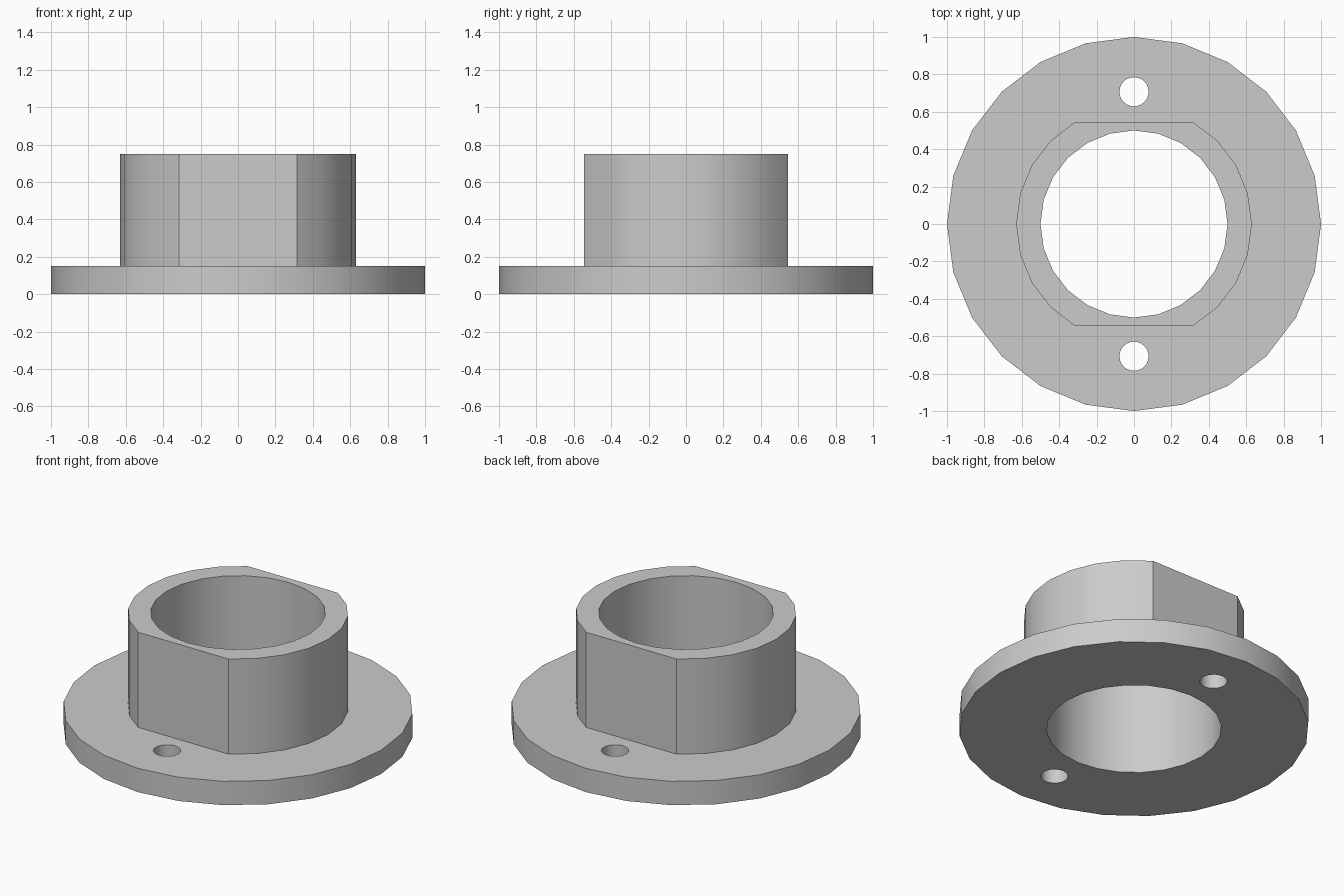
import bpy
import bmesh
from math import cos, sin, pi, radians

cube = bpy.data.objects.get("Cube")
if cube:
    bpy.data.objects.remove(cube)

SIDES = 24
FLANGE_R, COLLAR_R, BORE_R, BOLT_R = 1.0, 0.63, 0.5, 0.078
FLANGE_TOP, COLLAR_TOP = 0.15, 0.75
BOLT_Y = 0.707
FLAT_Y = COLLAR_R * sin(pi / 3)

bm = bmesh.new()


def circle(radius, y=0.0, flat=None):
    """Outline of a round section, optionally cut by two flats."""
    points = []
    for i in range(SIDES):
        a = 2 * pi * i / SIDES
        px, py = radius * cos(a), radius * sin(a)
        if flat is None or abs(py) <= flat + 1e-4:
            points.append((px, py + y))
    return points


def loop(points, z):
    """Closed ring of edges at one height."""
    verts = [bm.verts.new((x, y, z)) for x, y in points]
    return [bm.edges.new((v, verts[(i + 1) % len(verts)])) for i, v in enumerate(verts)]


def wall(points, z0, z1):
    """Upright wall between two heights; returns its bottom and top rings."""
    bottom, top = loop(points, z0), loop(points, z1)
    for e0, e1 in zip(bottom, top):
        a, b = e0.verts
        c, d = e1.verts
        bm.faces.new((a, b, d, c))
    return bottom, top


def cap(*loops):
    """Flat face filling the area between nested rings."""
    bmesh.ops.triangle_fill(bm, edges=[e for ring in loops for e in ring], use_beauty=True)


# Walls of the flange, flatted collar, bore and bolt holes
rim_low, rim_high = wall(circle(FLANGE_R), 0, FLANGE_TOP)
collar_low, collar_high = wall(circle(COLLAR_R, flat=FLAT_Y), FLANGE_TOP, COLLAR_TOP)
bore_low, bore_high = wall(circle(BORE_R), 0, COLLAR_TOP)
bolts = [wall(circle(BOLT_R, side * BOLT_Y), 0, FLANGE_TOP) for side in (-1, 1)]

# Underside, flange top and collar top
cap(rim_low, bore_low, *[b[0] for b in bolts])
cap(rim_high, collar_low, *[b[1] for b in bolts])
cap(collar_high, bore_high)
bmesh.ops.recalc_face_normals(bm, faces=bm.faces[:])

mesh = bpy.data.meshes.new("flanged_collar")
bm.to_mesh(mesh)
bm.free()
body = bpy.data.objects.new("flanged_collar", mesh)
bpy.context.collection.objects.link(body)

# Plain grey finish
grey = bpy.data.materials.new("plain grey")
grey.use_nodes = True
colour = (0.6, 0.6, 0.6, 1)
grey.diffuse_color = colour
grey.node_tree.nodes["Principled BSDF"].inputs["Base Color"].default_value = colour
mesh.materials.append(grey)

# Smooth round walls with crisp rims and flats
bpy.ops.object.select_all(action="DESELECT")
body.select_set(True)
bpy.context.view_layer.objects.active = body
bpy.ops.object.shade_smooth_by_angle(angle=radians(30))
